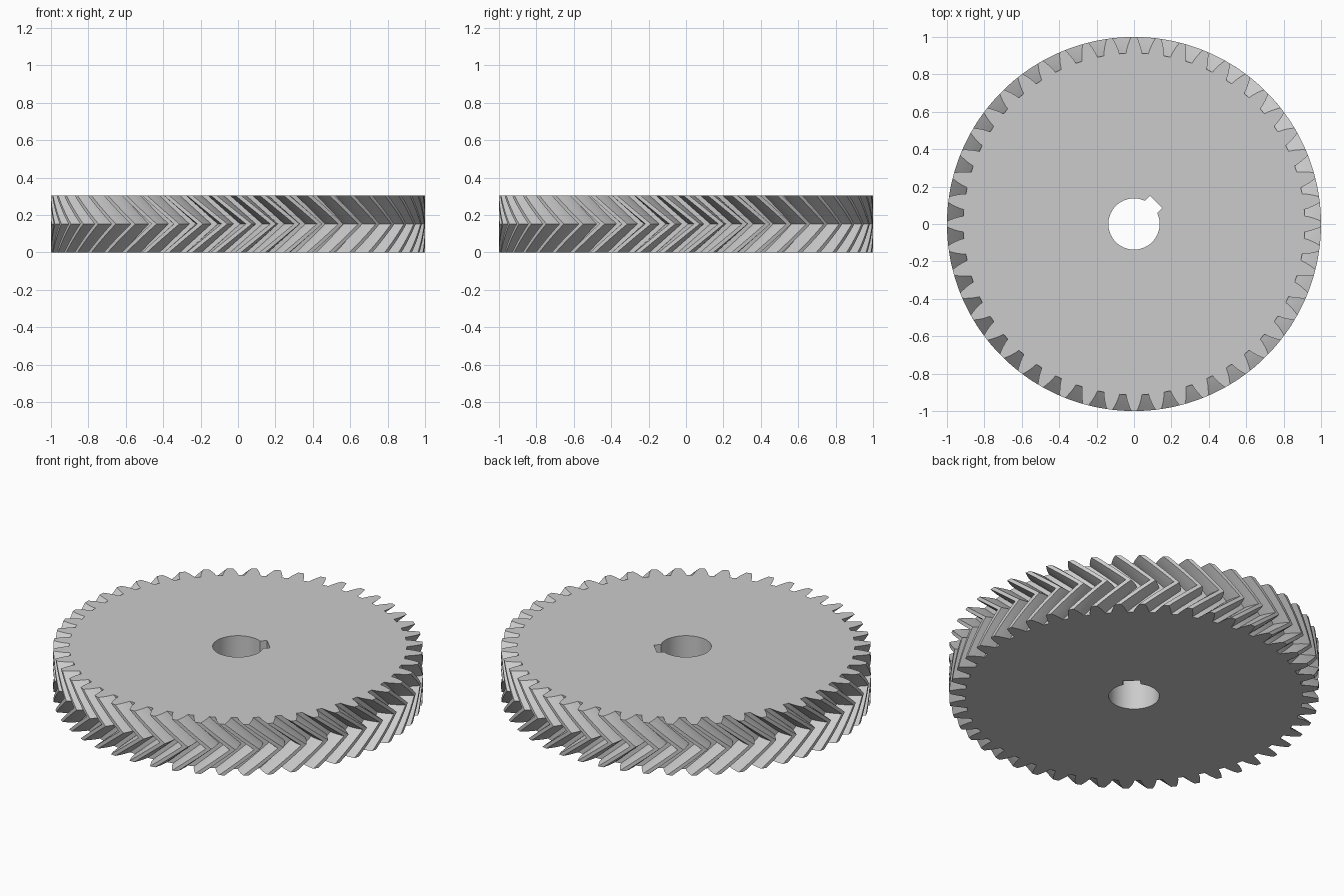
import bpy, bmesh
from math import sin, cos, tan, acos, asin, pi, tau, radians

cube = bpy.data.objects.get("Cube")
if cube:
    bpy.data.objects.remove(cube)

# Gear proportions
TEETH = 48
TIP = 1.0
MODULE = 2 * TIP / (TEETH + 2)
PITCH = TIP - MODULE
ROOT = PITCH - MODULE * 7 / 6
HEIGHT = 0.305
PRESSURE = radians(20)
TWIST = HEIGHT / 2 * tan(radians(50)) / PITCH
STEPS = 6           # slices in each half
FLANK = 5           # points along each tooth side

# Bore proportions
BORE = 0.137
KEY_HALF = 0.047
KEY_REACH = 0.168
KEY_ANGLE = radians(45)


def half_tooth(r):
    """Half the angular tooth width at radius r, on an involute."""
    def involute(a):
        return tan(a) - a
    at_r = acos(PITCH * cos(PRESSURE) / r)
    return pi / (2 * TEETH) + involute(PRESSURE) - involute(at_r)


def tooth_outline():
    """Polar points of the whole toothed rim."""
    radii = [ROOT + (TIP - ROOT) * i / (FLANK - 1) for i in range(FLANK)]
    side = [(r, half_tooth(r)) for r in radii]
    one = [(r, -a) for r, a in side] + [(r, a) for r, a in reversed(side)]
    return [(r, a + tau * t / TEETH - pi / 2) for t in range(TEETH) for r, a in one]


def bore_outline(segments=64):
    """Round bore with a square keyway, as x, y points."""
    start = asin(KEY_HALF / BORE)
    pts = [(KEY_REACH, -KEY_HALF), (KEY_REACH, KEY_HALF)]
    for i in range(segments + 1):
        a = start + (tau - 2 * start) * i / segments
        pts.append((BORE * cos(a), BORE * sin(a)))
    c, s = cos(KEY_ANGLE), sin(KEY_ANGLE)
    return [(x * c - y * s, x * s + y * c) for x, y in pts]


def skin(bm, rings):
    """Join neighbouring closed rings with quads."""
    for low, high in zip(rings, rings[1:]):
        n = len(low)
        for i in range(n):
            j = (i + 1) % n
            bm.faces.new((low[i], low[j], high[j], high[i]))


def ring_edges(bm, ring):
    return [bm.edges.get((v, ring[i - 1])) for i, v in enumerate(ring)]


bm = bmesh.new()

# Herringbone rim: twist forward to mid height, then back
rim = []
for k in range(2 * STEPS + 1):
    f = k / STEPS
    turn = TWIST * (1 - abs(f - 1))
    z = HEIGHT * f / 2
    rim.append([bm.verts.new((r * cos(a + turn), r * sin(a + turn), z))
                for r, a in tooth_outline()])
skin(bm, rim)

# Bore and keyway wall
bore = [[bm.verts.new((x, y, z)) for x, y in bore_outline()] for z in (0, HEIGHT)]
skin(bm, bore)

# Flat end faces between rim and bore
for outer, inner, up in ((rim[0], bore[0], -1), (rim[-1], bore[1], 1)):
    bmesh.ops.triangle_fill(bm, edges=ring_edges(bm, outer) + ring_edges(bm, inner),
                            use_beauty=True, normal=(0, 0, up))
bmesh.ops.recalc_face_normals(bm, faces=bm.faces)

mesh = bpy.data.meshes.new("herringbone_gear")
bm.to_mesh(mesh)
bm.free()
gear = bpy.data.objects.new("herringbone_gear", mesh)
bpy.context.collection.objects.link(gear)

# Plain grey metal
grey = bpy.data.materials.new("light_grey")
grey.use_nodes = True
colour = (0.6, 0.6, 0.6, 1)
grey.diffuse_color = colour
grey.node_tree.nodes["Principled BSDF"].inputs["Base Color"].default_value = colour
mesh.materials.append(grey)

bpy.ops.object.select_all(action="DESELECT")
gear.select_set(True)
bpy.context.view_layer.objects.active = gear
bpy.ops.object.shade_smooth_by_angle(angle=radians(25))
